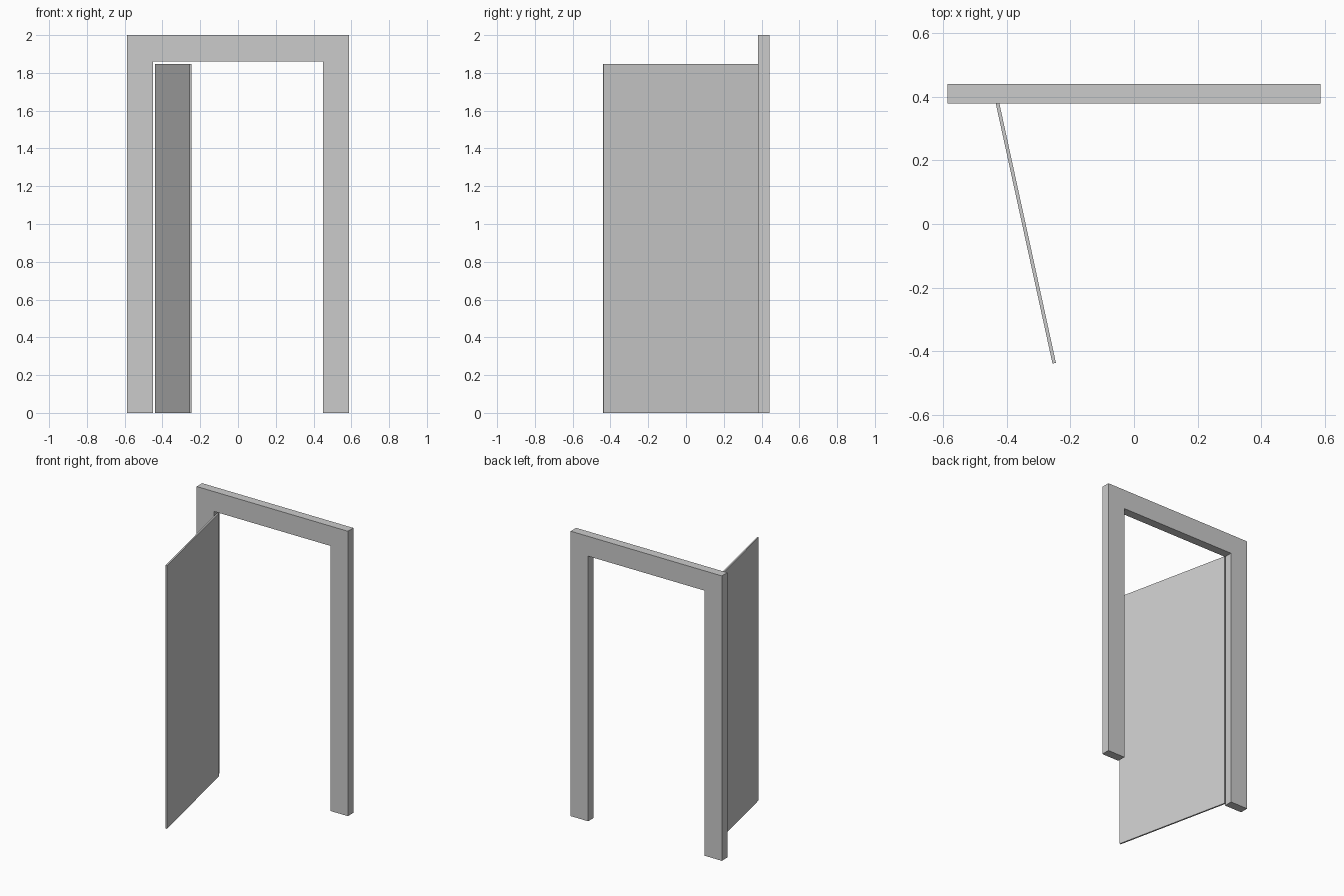
import bpy, bmesh
from math import radians, sin, cos
from mathutils import Vector

if "Cube" in bpy.data.objects:
    bpy.data.objects.remove(bpy.data.objects["Cube"])


def prism(name, base, direction):
    """Extrude a flat polygon along a direction into a closed solid."""
    bm = bmesh.new()
    face = bm.faces.new([bm.verts.new(p) for p in base])
    ext = bmesh.ops.extrude_face_region(bm, geom=[face], use_keep_orig=True)
    top = [g for g in ext["geom"] if isinstance(g, bmesh.types.BMVert)]
    bmesh.ops.translate(bm, verts=top, vec=direction)
    bmesh.ops.recalc_face_normals(bm, faces=bm.faces)
    mesh = bpy.data.meshes.new(name)
    bm.to_mesh(mesh)
    bm.free()
    obj = bpy.data.objects.new(name, mesh)
    bpy.context.collection.objects.link(obj)
    return obj


# Door frame: one U-shaped outline, mirrored left to right
half = [(0.587, 2.0), (0.587, 0.0), (0.451, 0.0), (0.451, 1.861)]
outline = half + [(-x, z) for x, z in reversed(half)]
prism("door_frame", [(x, 0.38, z) for x, z in outline], (0, 0.061, 0))

# Door leaf: thin panel standing open, hinged inside the left jamb
angle, width, thick, height = radians(12.3), 0.86, 0.011, 1.847
hinge = Vector((-0.4345, 0.402, 0))
along = Vector((sin(angle), -cos(angle), 0)) * width
side = Vector((cos(angle), sin(angle), 0)) * thick / 2
prism("door_leaf",
      [hinge - side, hinge + along - side, hinge + along + side, hinge + side],
      (0, 0, height))
